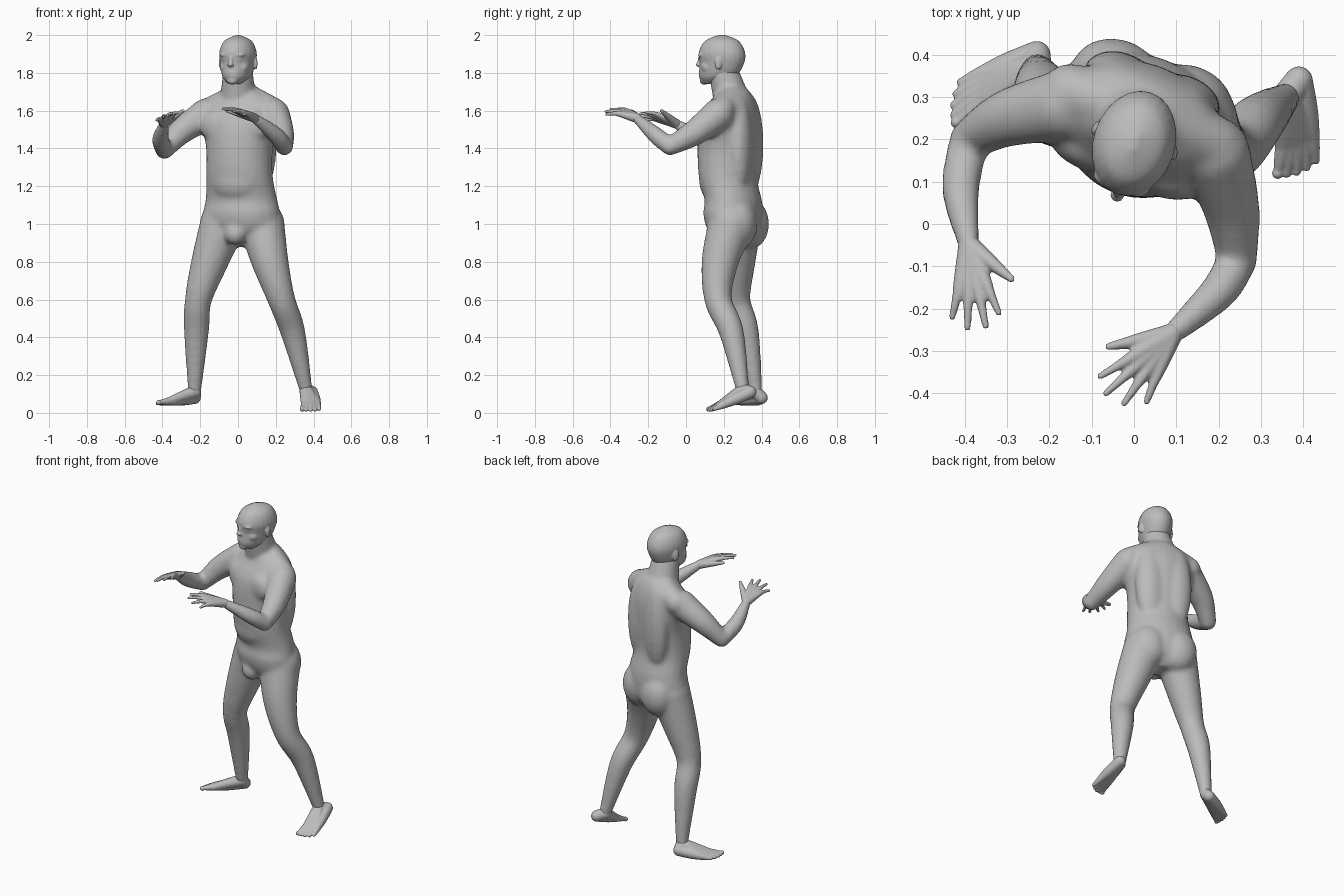
import bpy, bmesh, math
from mathutils import Matrix, Vector

cube = bpy.data.objects.get("Cube")
if cube:
    bpy.data.objects.remove(cube, do_unlink=True)

skin = bpy.data.materials.new("plain_grey")
skin.use_nodes = True
grey = (.5, .5, .5, 1)
skin.diffuse_color = grey
skin.node_tree.nodes["Principled BSDF"].inputs["Base Color"].default_value = grey

SIDES = 24
MIRROR = (-1, 1)


def turned(x, y, z, degrees):
    """Frame moved to a point and turned about the vertical."""
    return Matrix.Translation((x, y, z)) @ Matrix.Rotation(math.radians(degrees), 4, "Z")


def smooth(points, steps=5):
    """Run a smooth curve through a few control points."""
    points = [Vector(p) for p in points]
    padded = [points[0], *points, points[-1]]
    curve = []
    for before, start, end, after in zip(padded, padded[1:], padded[2:], padded[3:]):
        leave, arrive = (end - before) / 2, (after - start) / 2
        for step in range(steps):
            t = step / steps
            u = 1 - t
            curve.append(start * (1 + 2 * t) * u * u + leave * t * u * u
                         + end * (3 - 2 * t) * t * t - arrive * t * t * u)
    return curve + [points[-1]]


def ring(frame, half_width, half_depth):
    """Elliptical outline in the level plane of a frame."""
    angles = [math.tau * i / SIDES for i in range(SIDES)]
    return [frame @ Vector((math.cos(a) * half_width, math.sin(a) * half_depth, 0))
            for a in angles]


def bridge(bm, rings):
    """Join outlines into one closed tube."""
    loops = [[bm.verts.new(point) for point in outline] for outline in rings]
    for low, high in zip(loops, loops[1:]):
        for i in range(SIDES):
            bm.faces.new((low[i - 1], low[i], high[i], high[i - 1]))
    bm.faces.new(list(reversed(loops[0])))
    bm.faces.new(loops[-1])


def loft(bm, frame, sections):
    """Stack level sections given as y, z, half width, half depth."""
    bridge(bm, [ring(frame @ Matrix.Translation((0, y, z)), width, depth)
                for y, z, width, depth in smooth(sections)])


def blob(bm, centre, radii, frame=Matrix()):
    """Ellipsoid muscle or feature."""
    shape = frame @ Matrix.Translation(centre) @ Matrix.Diagonal((*radii, 1))
    bmesh.ops.create_uvsphere(bm, u_segments=SIDES, v_segments=SIDES // 2,
                              radius=1, matrix=shape)


def limb(bm, joints, radii):
    """Round tapering limb through its joints, with rounded ends."""
    curve = smooth([(*joint, radius) for joint, radius in zip(joints, radii)])
    path = [point.to_3d() for point in curve]
    rings = []
    for i, point in enumerate(path):
        along = path[min(i + 1, len(path) - 1)] - path[max(i - 1, 0)]
        turn = along.to_track_quat("Z", "Y").to_matrix().to_4x4()
        radius = curve[i].w
        rings.append(ring(Matrix.Translation(point) @ turn, radius, radius))
    bridge(bm, rings)
    for end in (0, -1):
        blob(bm, path[end], [curve[end].w] * 3)


def fan(base, first, last, count, bulge):
    """Tips spread between two outer ones, the middle reaching further."""
    for i in range(count):
        t = i / (count - 1)
        reach = first.lerp(last, t) - base
        yield base + reach * (1 + bulge * math.sin(math.pi * t))


def fuse(name, bm, voxel, rounds):
    """Turn overlapping volumes into one smooth surface."""
    bmesh.ops.recalc_face_normals(bm, faces=bm.faces)
    mesh = bpy.data.meshes.new(name)
    bm.to_mesh(mesh)
    bm.free()
    mesh.materials.append(skin)
    part = bpy.data.objects.new(name, mesh)
    bpy.context.collection.objects.link(part)
    remesh = part.modifiers.new("fuse", "REMESH")
    remesh.mode = "VOXEL"
    remesh.voxel_size = voxel
    remesh.use_smooth_shade = True
    relax = part.modifiers.new("relax", "SMOOTH")
    relax.factor = .5
    relax.iterations = rounds


def hand(name, wrist, index, little, thumb):
    """Palm and fingers as rays from the wrist through the knuckles."""
    bm = bmesh.new()
    wrist, index, little, thumb = map(Vector, (wrist, index, little, thumb))
    arch = Vector((0, 0, .01))
    for tip in fan(wrist, index, little, 4, .2):
        knuckle = wrist.lerp(tip, .5) + arch
        limb(bm, (wrist, knuckle, knuckle.lerp(tip, .5) + arch / 2, tip),
             (.026, .017, .011, .008))
    limb(bm, (wrist, wrist.lerp(thumb, .5), thumb), (.025, .018, .009))
    fuse(name, bm, .005, 3)


def foot(name, ankle, heel, big_toe, little_toe):
    """Sole and toes as rays from the heel, under a sloping instep."""
    bm = bmesh.new()
    ankle, heel, big_toe, little_toe = map(Vector, (ankle, heel, big_toe, little_toe))
    limb(bm, (ankle, heel), (.035, .033))
    toes = list(fan(heel, big_toe, little_toe, 5, .06))
    for toe in toes:
        ball = heel.lerp(toe, .75)
        limb(bm, (heel, heel.lerp(toe, .4), ball, toe), (.033, .03, .02, .01))
        limb(bm, (ankle, ankle.lerp(ball, .5), ball), (.035, .027, .018))
    blob(bm, toes[0], [.014] * 3)
    fuse(name, bm, .004, 4)


# Torso, turned a little to its right
body = bmesh.new()
trunk = turned(.015, .24, 0, -20)
loft(body, trunk, [
    (.03, .88, .06, .06), (.02, .96, .19, .13), (.01, 1.05, .21, .15),
    (.01, 1.13, .195, .145), (-.02, 1.25, .18, .15), (-.02, 1.4, .18, .158),
    (-.01, 1.55, .21, .15), (.01, 1.65, .19, .11), (.01, 1.71, .09, .08)])

# Belly, groin, chest, back and seat
blob(body, (0, -.06, 1.23), (.15, .11, .13), trunk)
blob(body, (0, -.09, .95), (.06, .05, .06), trunk)
for side in MIRROR:
    blob(body, (side * .09, -.1, 1.52), (.1, .052, .09), trunk)
    blob(body, (side * .08, .08, 1.42), (.09, .064, .26), trunk)
    blob(body, (side * .09, .08, 1), (.11, .092, .13), trunk)

# Neck, running into the slope of the shoulders
limb(body, [(0, .25, 1.63), (0, .2, 1.8)], (.1, .08))
for side in MIRROR:
    limb(body, [trunk @ Vector((side * .04, .02, 1.68)),
                trunk @ Vector((side * .18, .01, 1.6))], (.06, .07))

# Legs: hip, thigh, knee, calf, ankle
left_ankle, right_ankle = (.36, .3, .12), (-.23, .37, .11)
leg_radii = (.122, .098, .073, .066, .035)
limb(body, [(.125, .24, 1), (.17, .18, .8), (.23, .17, .6), (.29, .24, .43), left_ankle],
     leg_radii)
limb(body, [(-.08, .28, 1), (-.15, .27, .8), (-.21, .27, .6), (-.22, .32, .43), right_ankle],
     leg_radii)

# Arms: shoulder to elbow, then elbow to wrist
left_elbow, right_elbow = (.245, -.085, 1.41), (-.39, .2, 1.39)
left_wrist, right_wrist = (.09, -.26, 1.56), (-.39, -.05, 1.53)
upper_radii, lower_radii = (.085, .068, .048), (.047, .045, .027)
limb(body, [(.19, .17, 1.58), (.23, .04, 1.48), left_elbow], upper_radii)
limb(body, [(-.17, .28, 1.58), (-.3, .25, 1.49), right_elbow], upper_radii)
limb(body, [left_elbow, (.2, -.16, 1.47), left_wrist], lower_radii)
limb(body, [right_elbow, (-.41, .08, 1.45), right_wrist], lower_radii)
fuse("body", body, .011, 12)

hand("left_hand", left_wrist, (-.08, -.36, 1.61), (.03, -.42, 1.58), (-.06, -.29, 1.6))
hand("right_hand", right_wrist, (-.32, -.21, 1.59), (-.43, -.22, 1.55), (-.29, -.13, 1.6))
foot("left_foot", left_ankle, (.39, .34, .11), (.34, .12, .02), (.43, .15, .02))
foot("right_foot", right_ankle, (-.23, .4, .08), (-.42, .24, .055), (-.41, .335, .05))

# Head, with its frame at nose height
head = bmesh.new()
face = turned(0, .19, 1.85, -18)
loft(head, face, [
    (-.06, -.11, .03, .04), (-.025, -.07, .072, .1), (0, 0, .09, .12),
    (0, .06, .096, .125), (0, .12, .07, .09), (0, .15, .01, .02)])

# Nose, lips and chin
blob(head, (0, -.12, .01), (.012, .015, .035), face)
blob(head, (0, -.128, -.006), (.017, .017, .012), face)
for lip in (-.06, -.046):
    blob(head, (0, -.112, lip), (.025, .015, .008), face)
blob(head, (0, -.1, -.09), (.03, .022, .022), face)

# Brows, eyes, cheeks and ears
for side in MIRROR:
    blob(head, (side * .035, -.095, .045), (.035, .024, .013), face)
    blob(head, (side * .036, -.098, .022), (.018, .016, .008), face)
    blob(head, (side * .045, -.06, -.02), (.035, .04, .035), face)
    ear = face @ turned(side * .095, .01, 0, side * 20)
    blob(head, (0, 0, 0), (.01, .02, .034), ear)
fuse("head", head, .005, 6)
